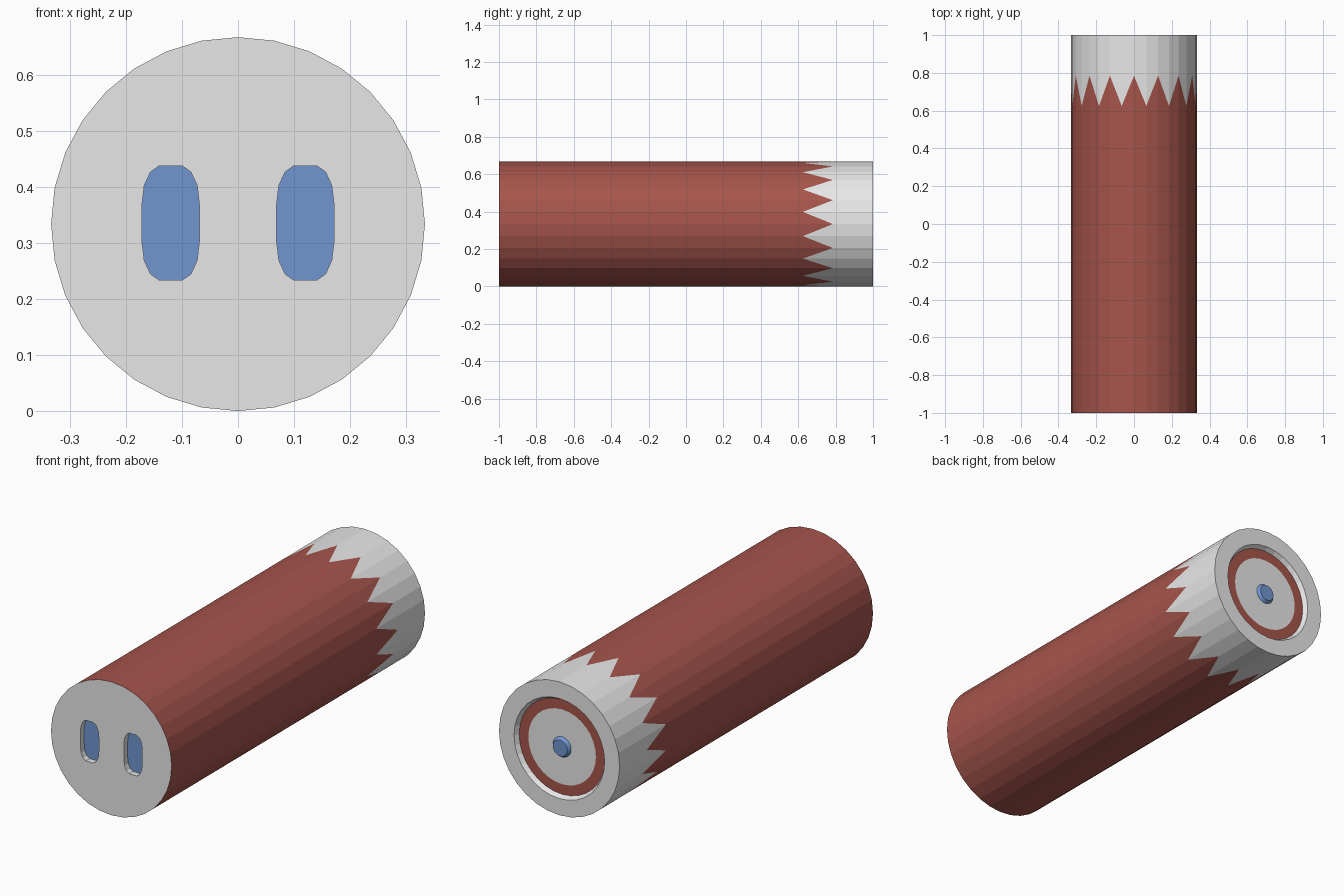
import bpy, bmesh, math

if "Cube" in bpy.data.objects:
    bpy.data.objects.remove(bpy.data.objects["Cube"])

R = CZ = 1 / 3          # body radius and axis height
SIDES = 32


def material(name, rgb):
    m = bpy.data.materials.new(name)
    m.diffuse_color = (*rgb, 1)
    m.use_nodes = True
    m.node_tree.nodes["Principled BSDF"].inputs["Base Color"].default_value = m.diffuse_color
    return m


MATS = [material("light grey", (0.8, 0.8, 0.8)),
        material("brick red", (0.38, 0.09, 0.071)),
        material("soft blue", (0.165, 0.305, 0.63))]
GREY, RED, BLUE = range(3)


def circle(bm, r, y_of):
    """Ring around the y axis, first vertex at the top."""
    a = [2 * math.pi * i / SIDES for i in range(SIDES)]
    return [bm.verts.new((r * math.sin(t), y_of(i), CZ + r * math.cos(t)))
            for i, t in enumerate(a)]


def bridge(bm, a, b, mat):
    n = len(a)
    for i in range(n):
        j = (i + 1) % n
        bm.faces.new((a[i], a[j], b[j], b[i])).material_index = mat


def cap(bm, ring, mat):
    bm.faces.new(ring).material_index = mat


def loop_edges(bm, ring):
    return [bm.edges.get((ring[i - 1], ring[i])) for i in range(len(ring))]


def finish(bm, name):
    bmesh.ops.recalc_face_normals(bm, faces=bm.faces)
    me = bpy.data.meshes.new(name)
    bm.to_mesh(me)
    bm.free()
    for m in MATS:
        me.materials.append(m)
    ob = bpy.data.objects.new(name, me)
    bpy.context.collection.objects.link(ob)
    return ob


# Rounded slot outline: one quarter, mirrored to all four
QUARTER = [(0.051, 0.034), (0.047, 0.067), (0.036, 0.091), (0.021, 0.1015)]


def slot_outline(cx):
    right = [(x, -z) for x, z in reversed(QUARTER)] + QUARTER
    left = [(-x, z) for x, z in reversed(right)]
    return [(cx + x, CZ + 0.002 + z) for x, z in right + left]


# Casing: side wall with the zigzag colour border
bm = bmesh.new()
front = circle(bm, R, lambda i: -1)
zigzag = circle(bm, R, lambda i: 0.785 if i % 2 == 0 else 0.625)
rim = circle(bm, R, lambda i: 1)
bridge(bm, front, zigzag, RED)
bridge(bm, zigzag, rim, GREY)

# Recessed rear end: rim, sloped wall, red ring, grey disc
lip = circle(bm, 0.25, lambda i: 1)
floor = circle(bm, 0.237, lambda i: 0.978)
disc = circle(bm, 0.187, lambda i: 0.978)
bridge(bm, rim, lip, GREY)
bridge(bm, lip, floor, GREY)
bridge(bm, floor, disc, RED)
cap(bm, disc, GREY)

# Front end: two recessed slots with blue floors
edges = loop_edges(bm, front)
for cx in (-0.12, 0.12):
    pts = slot_outline(cx)
    outer = [bm.verts.new((x, -1, z)) for x, z in pts]
    inner = [bm.verts.new((x, -0.97, z)) for x, z in pts]
    bridge(bm, outer, inner, GREY)
    cap(bm, inner, BLUE)
    edges += loop_edges(bm, outer)
bmesh.ops.triangle_fill(bm, edges=edges, use_beauty=True, normal=(0, -1, 0))
finish(bm, "battery_casing")

# Rear contact: small bevelled blue stud
bm = bmesh.new()
base = circle(bm, 0.052, lambda i: 0.976)
top = circle(bm, 0.040, lambda i: 0.994)
bridge(bm, base, top, BLUE)
cap(bm, base, BLUE)
cap(bm, top, BLUE)
finish(bm, "rear_contact")
